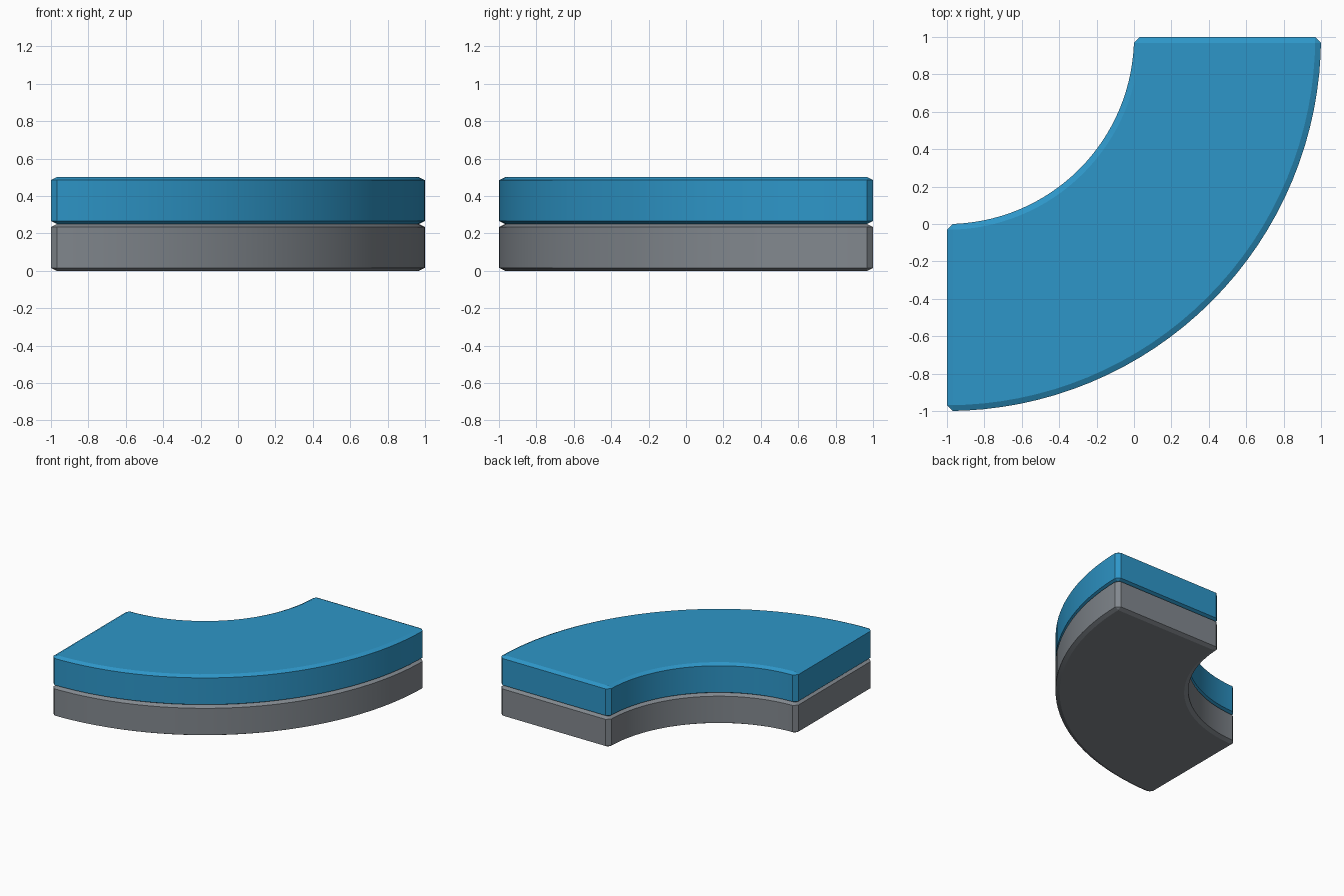
import bpy, bmesh, math

if "Cube" in bpy.data.objects:
    bpy.data.objects.remove(bpy.data.objects["Cube"])

SEGMENTS = 32
BEVEL = 0.031


def material(name, rgb):
    m = bpy.data.materials.new(name)
    m.diffuse_color = (*rgb, 1.0)
    m.use_nodes = True
    m.node_tree.nodes["Principled BSDF"].inputs["Base Color"].default_value = m.diffuse_color
    return m


def curved_slab(name, z0, height, mat):
    """Quarter ring around (-1, 1), inner radius 1, outer radius 2, bevelled edges."""
    bm = bmesh.new()
    inner, outer = [], []
    for i in range(SEGMENTS + 1):
        a = -math.pi / 2 * (1 - i / SEGMENTS)
        for ring, r in ((inner, 1.0), (outer, 2.0)):
            ring.append([bm.verts.new((-1 + r * math.cos(a), 1 + r * math.sin(a), z))
                         for z in (0, 2 * height)])
    for i in range(SEGMENTS):
        a, b, c, d = inner[i], outer[i], outer[i + 1], inner[i + 1]
        bm.faces.new((a[0], d[0], c[0], b[0]))
        bm.faces.new((a[1], b[1], c[1], d[1]))
        bm.faces.new((b[0], c[0], c[1], b[1]))
        bm.faces.new((a[0], a[1], d[1], d[0]))
    for k in (0, SEGMENTS):
        bm.faces.new((inner[k][0], outer[k][0], outer[k][1], inner[k][1]))
    bmesh.ops.recalc_face_normals(bm, faces=bm.faces)

    # Chamfer the sharp edges, then flatten so the chamfer is half as tall as wide
    sharp = [e for e in bm.edges if e.calc_face_angle() > math.radians(40)]
    bmesh.ops.bevel(bm, geom=sharp, offset=BEVEL, segments=1, profile=0.5,
                    affect='EDGES', clamp_overlap=True)
    for v in bm.verts:
        v.co.z = z0 + v.co.z * 0.5

    me = bpy.data.meshes.new(name)
    bm.to_mesh(me)
    bm.free()
    me.materials.append(mat)
    ob = bpy.data.objects.new(name, me)
    bpy.context.collection.objects.link(ob)
    bpy.ops.object.select_all(action='DESELECT')
    ob.select_set(True)
    bpy.context.view_layer.objects.active = ob
    bpy.ops.object.shade_smooth_by_angle(angle=math.radians(12))
    return ob


# Grey base slab and blue top slab
curved_slab("base_slab", 0.0, 0.25, material("grey", (0.223, 0.246, 0.271)))
curved_slab("top_slab", 0.25, 0.25, material("blue", (0.027, 0.305, 0.578)))
